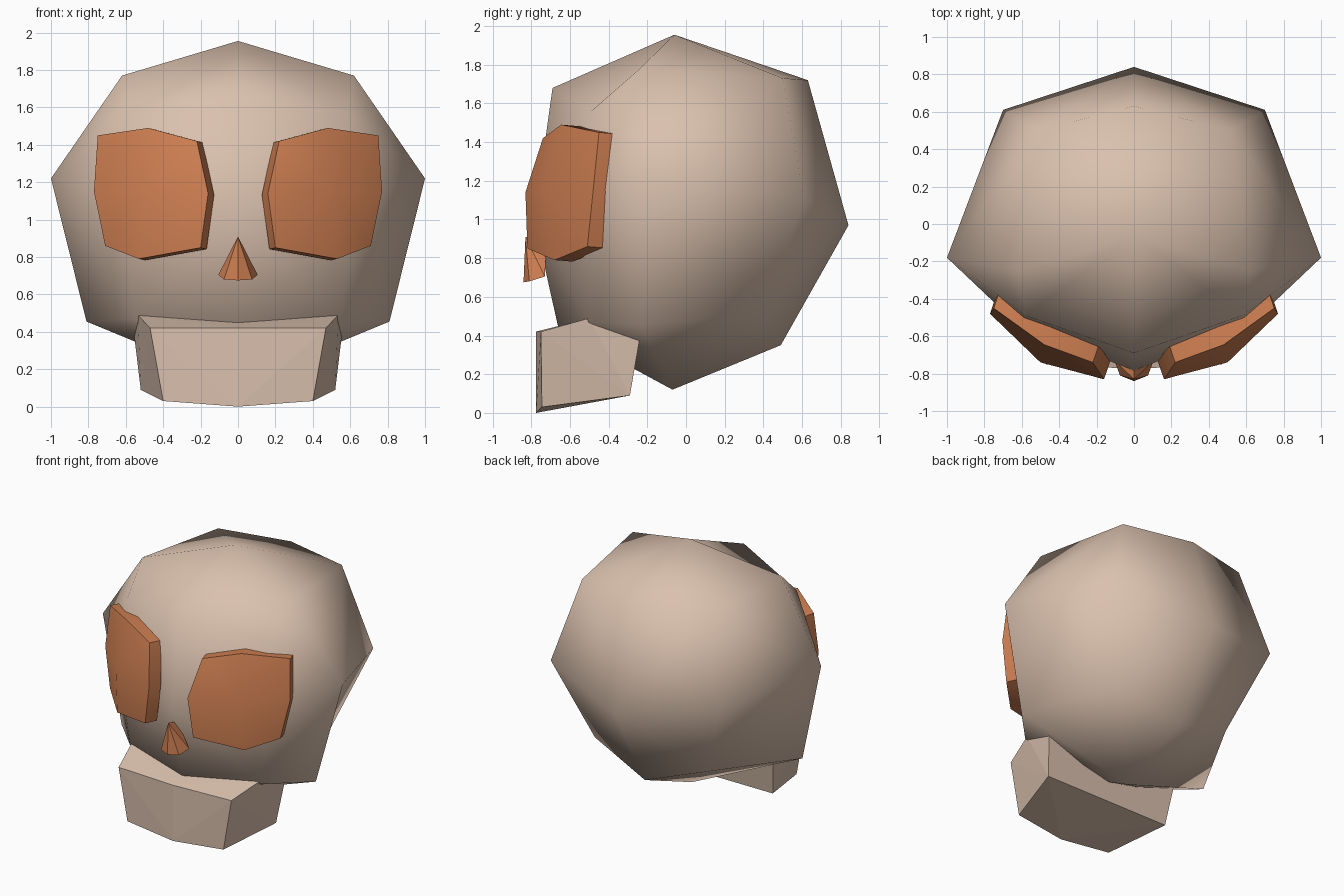
import bpy, bmesh
from mathutils import Vector

if "Cube" in bpy.data.objects:
    bpy.data.objects.remove(bpy.data.objects["Cube"])


def material(name, rgb):
    m = bpy.data.materials.new(name)
    m.diffuse_color = (*rgb, 1)
    m.use_nodes = True
    m.node_tree.nodes["Principled BSDF"].inputs["Base Color"].default_value = m.diffuse_color
    return m


bone = material("bone", (0.70, 0.53, 0.42))
orange = material("orange", (0.63, 0.215, 0.085))


def finish(bm, name, mat):
    bmesh.ops.recalc_face_normals(bm, faces=bm.faces)
    me = bpy.data.meshes.new(name)
    bm.to_mesh(me)
    bm.free()
    me.materials.append(mat)
    ob = bpy.data.objects.new(name, me)
    bpy.context.collection.objects.link(ob)
    return ob


def smooth(ob, angle=None):
    for p in ob.data.polygons:
        p.use_smooth = True
    if angle:
        bpy.ops.object.select_all(action='DESELECT')
        ob.select_set(True)
        bpy.context.view_layer.objects.active = ob
        bpy.ops.object.shade_smooth_by_angle(angle=angle)


def hull(name, half_points, mat):
    """Convex solid from points mirrored in x."""
    bm = bmesh.new()
    for x, y, z in half_points:
        for s in ((1, -1) if x else (1,)):
            bm.verts.new((s * x, y, z))
    bmesh.ops.convex_hull(bm, input=bm.verts)
    return finish(bm, name, mat)


# Cranium: once-subdivided cube pulled into a skull, keyed by cube direction
half = {
    (0, 0, 1): (0, -.06, 1.955), (0, 0, -1): (0, -.07, .12),
    (1, 0, 0): (1, -.18, 1.22), (0, 1, 0): (0, .84, .97),
    (0, -1, 0): (0, -.785, 1.0),
    (0, -1, 1): (0, -.69, 1.68), (0, -1, -1): (0, -.66, .44),
    (0, 1, 1): (0, .63, 1.72), (0, 1, -1): (0, .49, .35),
    (1, 0, 1): (.62, -.25, 1.77), (1, 0, -1): (.81, -.23, .455),
    (1, 1, 0): (.70, .61, 1.11), (1, -1, 0): (.62, -.54, 1.12),
    (1, -1, 1): (.58, -.49, 1.56), (1, -1, -1): (.55, -.50, .47),
    (1, 1, 1): (.515, .50, 1.73), (1, 1, -1): (.48, .40, .51),
}
bm = bmesh.new()
v = {}
for (i, j, k), (x, y, z) in half.items():
    for s in ((1, -1) if i else (1,)):
        v[(s * i, j, k)] = bm.verts.new((s * x, y, z))
for axis in range(3):
    for side in (-1, 1):
        for a in (-1, 1):
            for b in (-1, 1):
                def key(p, q):
                    d = [p, q]
                    d.insert(axis, side)
                    return v[tuple(d)]
                # two triangles split from face centre to cube corner
                bm.faces.new((key(0, 0), key(a, 0), key(a, b)))
                bm.faces.new((key(0, 0), key(a, b), key(0, b)))
smooth(finish(bm, "cranium", bone))

# Jaw block
hull("jaw", [(0, -.775, .42), (.47, -.75, .42), (0, -.775, 0), (.40, -.745, .03),
             (.535, -.50, .49), (.555, -.24, .38), (.52, -.29, .09)], bone)

# Nose
smooth(hull("nose", [(0, -.83, .91), (0, -.84, .675), (.075, -.81, .68),
                     (.105, -.73, .705), (0, -.72, .88)], orange), 0.6)

# Eyes: bent thick plates, three columns from inner to outer
cols = [[(.22, -.74, 1.42), (.16, -.83, 1.14), (.20, -.82, .85)],
        [(.48, -.645, 1.49), (.50, -.74, 1.15), (.53, -.68, .79)],
        [(.75, -.45, 1.45), (.77, -.48, 1.15), (.71, -.51, .86)]]
back = Vector((-.032, .095, -.008))
for s, name in ((1, "right_eye"), (-1, "left_eye")):
    bm = bmesh.new()

    def put(p):
        return bm.verts.new((s * p[0], p[1], p[2]))

    f = [[put(p) for p in c] for c in cols]
    r = [[put(Vector(p) + back) for p in c] for c in cols]
    for g in (f, r):
        for i in range(2):
            for j in range(2):
                bm.faces.new((g[i][j], g[i + 1][j], g[i + 1][j + 1], g[i][j + 1]))
    ring = [(0, 0), (1, 0), (2, 0), (2, 1), (2, 2), (1, 2), (0, 2), (0, 1)]
    for n, (i, j) in enumerate(ring):
        k, l = ring[(n + 1) % 8]
        bm.faces.new((f[i][j], f[k][l], r[k][l], r[i][j]))
    smooth(finish(bm, name, orange), 0.6)
